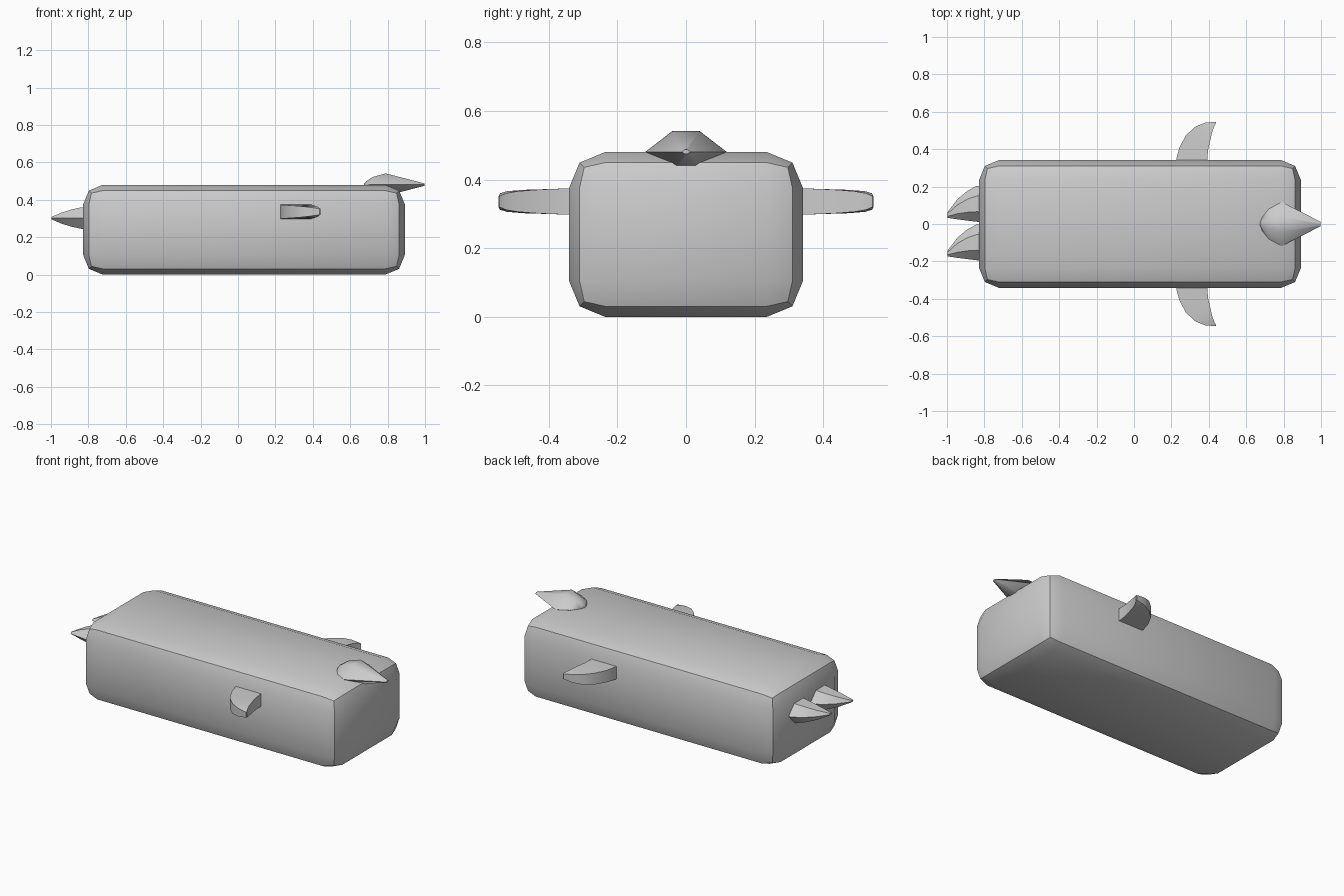
import bpy, bmesh

if "Cube" in bpy.data.objects:
    bpy.data.objects.remove(bpy.data.objects["Cube"])


def finish(name, bm, angle=0.52):
    """Turn a bmesh into a smooth-by-angle object."""
    bmesh.ops.recalc_face_normals(bm, faces=bm.faces)
    mesh = bpy.data.meshes.new(name)
    bm.to_mesh(mesh)
    bm.free()
    obj = bpy.data.objects.new(name, mesh)
    bpy.context.collection.objects.link(obj)
    bpy.ops.object.select_all(action='DESELECT')
    obj.select_set(True)
    bpy.context.view_layer.objects.active = obj
    bpy.ops.object.shade_smooth_by_angle(angle=angle)
    return obj


def loft(name, rings, angle=0.52):
    """Skin a closed, capped solid through rings of equal point count."""
    bm = bmesh.new()
    loops = [[bm.verts.new(p) for p in ring] for ring in rings]
    n = len(loops[0])
    for a, b in zip(loops, loops[1:]):
        for i in range(n):
            j = (i + 1) % n
            bm.faces.new((a[i], a[j], b[j], b[i]))
    bm.faces.new(loops[0])
    bm.faces.new(loops[-1])
    return finish(name, bm, angle)


def hex_ring(x, y, z, w, t, h):
    """Six-sided section: half width w, half flat top t, half height h."""
    return [(x, y + dy, z + dz) for dy, dz in
            ((w, 0), (t, h), (-t, h), (-w, 0), (-t, -h), (t, -h))]


# Body: box with two-step rounded edges
bm = bmesh.new()
bmesh.ops.create_cube(bm, size=1)
for v in bm.verts:
    v.co.x = v.co.x * 1.72 + 0.032
    v.co.y *= 0.682
    v.co.z = (v.co.z + 0.5) * 0.48
bmesh.ops.bevel(bm, geom=bm.edges[:], offset=0.105, offset_type='OFFSET',
                segments=2, profile=0.5, affect='EDGES')
finish("body", bm)

# Beak: rounded back and long taper to the tip
beak = [(0.675, 0.08), (0.685, 0.30), (0.72, 0.68), (0.79, 1.0), (0.998, 0.1)]
loft("beak", [hex_ring(x, 0, 0.481, 0.118 * s, 0.04 * s, 0.06 * s)
              for x, s in beak], angle=1.2)

# Side fins: slabs swept towards the beak (leading x, trailing x, lead y, trail y, half height)
fin = [(0.225, 0.392, 0.30, 0.30, 0.039),
       (0.227, 0.392, 0.35, 0.35, 0.038),
       (0.243, 0.397, 0.41, 0.40, 0.036),
       (0.278, 0.406, 0.475, 0.44, 0.034),
       (0.33, 0.418, 0.522, 0.49, 0.030),
       (0.382, 0.430, 0.542, 0.525, 0.024),
       (0.436, 0.440, 0.546, 0.543, 0.016)]
for name, s in (("left_fin", 1), ("right_fin", -1)):
    loft(name, [[(x0, s * y0, 0.336 + h), (x1, s * y1, 0.336 + h),
                 (x1, s * y1, 0.336 - h), (x0, s * y0, 0.336 - h)]
                for x0, x1, y0, y1, h in fin])

# Tail feathers: two identical hooked points (x, low y, high y, half height)
tail = [(-0.78, 0.008, 0.205, 0.06), (-0.84, 0.012, 0.204, 0.057),
        (-0.89, 0.018, 0.178, 0.046), (-0.945, 0.025, 0.132, 0.029),
        (-0.998, 0.033, 0.062, 0.006)]
for name, dy in (("tail_feather_left", 0), ("tail_feather_right", -0.206)):
    loft(name, [hex_ring(x, (a + b) / 2 + dy, 0.302, (b - a) / 2, (b - a) * 0.22, h)
                for x, a, b, h in tail])
